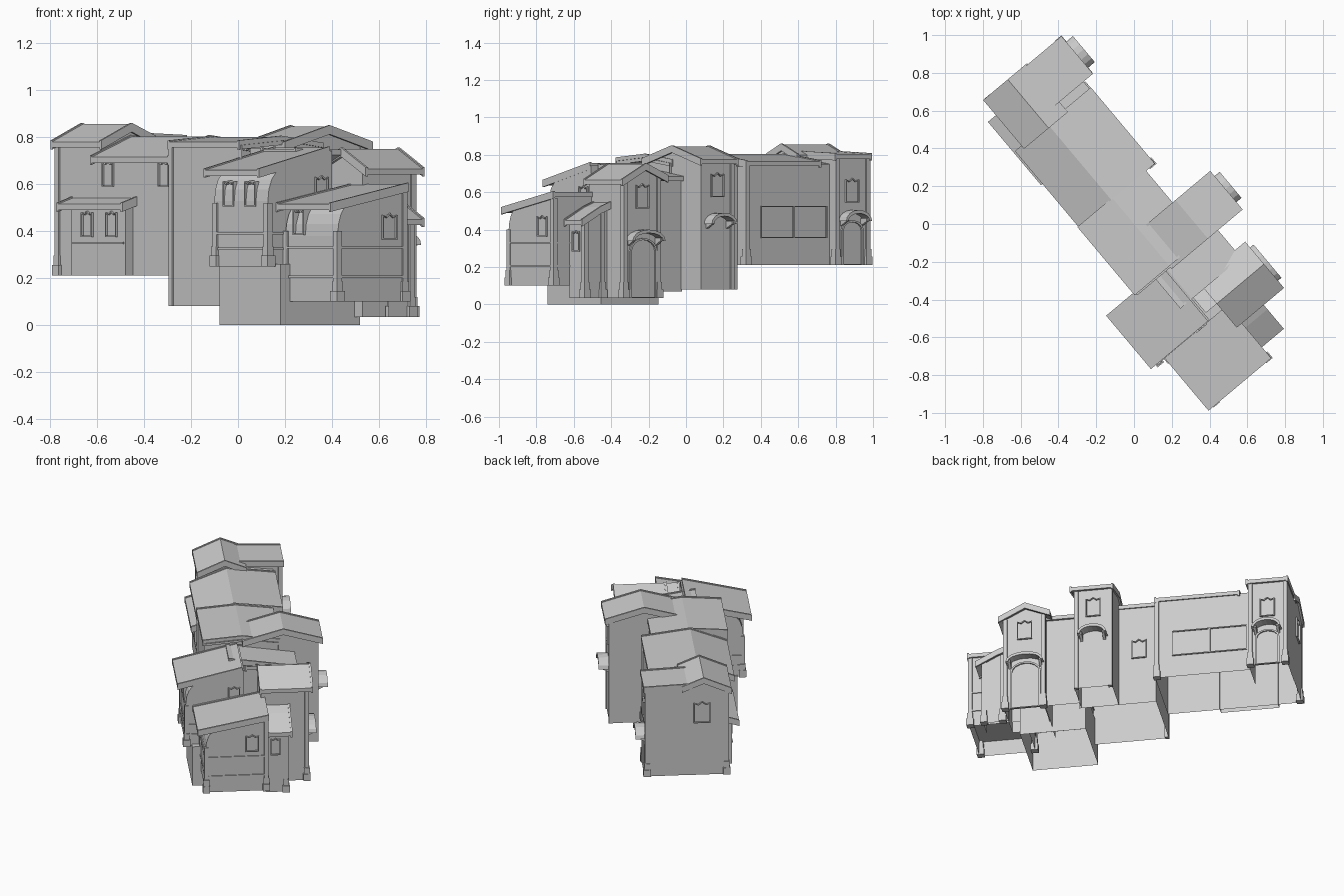
import bpy, bmesh, math
from mathutils import Matrix

if "Cube" in bpy.data.objects:
    bpy.data.objects.remove(bpy.data.objects["Cube"])

# The row of houses runs along a diagonal: u = along the row, v = across it
ROT = Matrix.Rotation(math.radians(-50), 4, 'Z')

def make(name, bm):
    bmesh.ops.recalc_face_normals(bm, faces=bm.faces)
    me = bpy.data.meshes.new(name)
    bm.to_mesh(me)
    bm.free()
    me.transform(ROT)
    ob = bpy.data.objects.new(name, me)
    bpy.context.collection.objects.link(ob)
    return ob

def place(axis, d, p):
    return (d, p[0], p[1]) if axis == 'u' else (p[0], d, p[1])

def prism(name, axis, pts, d0, d1, skip=()):
    """Profile of (across, z) points pushed along an axis; skipped sides stay open."""
    bm = bmesh.new()
    n = len(pts)
    a = [bm.verts.new(place(axis, d0, p)) for p in pts]
    b = [bm.verts.new(place(axis, d1, p)) for p in pts]
    if 'start' not in skip:
        bm.faces.new(a)
    if 'end' not in skip:
        bm.faces.new(b)
    for i in range(n):
        j = (i + 1) % n
        if i not in skip and i - n not in skip:
            bm.faces.new((a[i], a[j], b[j], b[i]))
    return make(name, bm)

def box(name, u0, u1, v0, v1, z0, z1, skip=()):
    return prism(name, 'u', [(v0, z0), (v1, z0), (v1, z1), (v0, z1)], u0, u1, skip)

def ring(name, axis, outer, inner, d0, d1):
    bm = bmesh.new()
    L = [[bm.verts.new(place(axis, d, p)) for p in pts]
         for pts, d in ((outer, d0), (outer, d1), (inner, d1), (inner, d0))]
    n = len(outer)
    for k in range(4):
        A, B = L[k], L[(k + 1) % 4]
        for i in range(n):
            j = (i + 1) % n
            bm.faces.new((A[i], A[j], B[j], B[i]))
    return make(name, bm)

def height(roof, c):
    for (c0, z0), (c1, z1) in zip(roof, roof[1:]):
        if c <= c1:
            break
    return z0 + (z1 - z0) * (c - c0) / (c1 - c0)

def roof_slab(name, axis, roof, span, t=0.025):
    under = [(c, z - t) for c, z in reversed(roof)]
    prism(name + "_roof", axis, roof + under, *span)
    for d, s in ((span[0] - .001, 1), (span[1] + .001, -1)):  # raised verge trim
        up = [(c, z + 0.006) for c, z in roof]
        low = [(c, z - t - 0.008) for c, z in reversed(roof)]
        prism(name + "_verge", axis, up + low, d, d + s * 0.012)

def walls(name, axis, along, across, z0, roof, bend=0, skip=()):
    """Open-bottomed walls up to the roof; bend curves the top of the low wall inward.
    Side 1 is the low-coordinate wall, side -1 the high one."""
    c0, c1 = across
    top = []
    zt = height(roof, c0) - 0.015
    if bend:
        top = [(c0 + bend * (1 - math.cos(a)), zt - .13 + .13 * math.sin(a))
               for a in (0, .4, .8, 1.2)]
        c0 += bend
        zt = height(roof, c0) - 0.015
    top += [(c0, zt)] + [(c, z - 0.015) for c, z in roof if c0 < c < c1]
    top += [(c1, height(roof, c1) - 0.015)]
    prism(name + "_walls", axis, [(c1, z0), (across[0], z0)] + top, *along, (0,) + skip)

def house(name, axis, along, across, z0, roof, span, bend=0, skip=()):
    walls(name, axis, along, across, z0, roof, bend, skip)
    roof_slab(name, axis, roof, span)

def window(axis, d, out, c, z, w=0.06, h=0.1, deep=0.01):
    def shape(e):
        x, b, t = w / 2 + e, z - h / 2 - e, z + h / 2 + e
        return [(c - x, b), (c + x, b), (c + x, t - .1 * w), (c + x / 2, t - .2 * w),
                (c, t), (c - x / 2, t - .2 * w), (c - x, t - .1 * w)]
    ring("window_frame", axis, shape(0.006), shape(0), d - out * 0.005, d + out * deep)

def arc(c, z, w, h, n=8):
    return [(c - w / 2 * math.cos(math.pi * i / n), z + h * math.sin(math.pi * i / n))
            for i in range(n + 1)]

def canopy(c, d, z, w, depth):
    """Curved hood on the back wall with two brackets."""
    top, low = arc(c, z, w, 0.06), arc(c, z, w - 0.03, 0.042)
    prism("canopy", 'v', top + low[::-1], d - 0.01, d + depth)
    for s in (-1, 1):
        x = c + s * (w / 2 - 0.02)
        prism("canopy_bracket", 'u', [(d, z - 0.025), (d + depth * .8, z), (d + depth * .8, z + .015),
              (d, z + .015)], x - .008, x + .008)

def door(c, d, z0, w, h):
    out = [(c - w / 2, z0)] + arc(c, z0 + h * .78, w, h * .22) + [(c + w / 2, z0)]
    inn = [(c - w / 2 + .012, z0 + .005)] + arc(c, z0 + h * .78, w - .024, h * .22 - .01) \
        + [(c + w / 2 - .012, z0 + .005)]
    ring("door_surround", 'v', out, inn, d - 0.005, d + 0.01)

def post(u, v, z0, z1, foot=True):
    """Corner post, optionally with a stepped foot."""
    r, f = 0.013, 0.022
    box("corner_post", u - r, u + r, v - r, v + r, z0, z1)
    if foot:
        box("post_foot", u - f, u + f, v - f, v + f, z0, z0 + 0.045)
        box("post_foot_cap", u - .017, u + .017, v - .017, v + .017, z0 + .045, z0 + .085)

# Upper long house: tall gable end, main range, back tower and front bay
end_roof = [(-0.19, 0.78), (-0.02, 0.855), (0.113, 0.80)]
house("end_house", 'u', (-1.005, -0.76), (-0.165, 0.10), 0.21, end_roof, (-1.015, -0.68),
      skip=('end', -1))
walls("end_gable", 'u', (-0.76, -0.70), (-0.165, 0.10), 0.70, end_roof, skip=('start',))
house("long_house", 'u', (-0.765, -0.18), (-0.165, 0.28), 0.21,
      [(-0.235, 0.715), (-0.01, 0.803), (0.29, 0.765)], (-0.70, -0.175), skip=('start',))
house("back_tower", 'u', (-1.003, -0.765), (0.10, 0.33), 0.21,
      [(0.05, 0.815), (0.345, 0.803)], (-1.008, -0.75), skip=(1,))
house("front_bay", 'u', (-0.86, -0.50), (-0.205, -0.16), 0.21,
      [(-0.245, 0.515), (-0.15, 0.545)], (-0.91, -0.475), skip=(-1,))
box("bay_sill", -0.85, -0.51, -0.211, -0.2, 0.345, 0.353)

# Middle linking house, back gabled tower and link
house("middle_house", 'u', (-0.175, 0.30), (-0.23, 0.22), 0.08,
      [(-0.24, 0.78), (0.0, 0.80), (0.23, 0.77)], (-0.18, 0.29), skip=('end',))
tower_roof = [(0.0, 0.775), (0.25, 0.845), (0.49, 0.775)]
house("middle_tower", 'u', (0.055, 0.285), (0.21, 0.46), 0.08, tower_roof, (0.045, 0.31),
      skip=(1,))
walls("tower_gable", 'u', (0.055, 0.285), (0.02, 0.21), 0.70, tower_roof, skip=(-1,))
house("link_house", 'u', (0.28, 0.50), (-0.10, 0.30), 0.07,
      [(-0.10, 0.75), (0.32, 0.685)], (0.27, 0.50), skip=('start', 1))

# Lower cluster: base block, overhanging houses, entrance tower, porch
box("base_block", 0.28, 0.683, -0.338, 0.106, 0, 0.26, (0,))
house("left_house", 'u', (0.29, 0.645), (-0.375, -0.02), 0.25,
      [(-0.425, 0.66), (-0.03, 0.755)], (0.278, 0.645), 0.07)
house("front_house", 'u', (0.655, 1.0), (-0.285, 0.09), 0.10,
      [(-0.333, 0.515), (0.10, 0.60)], (0.648, 1.01), 0.06)
house("entrance_tower", 'v', (0.075, 0.36), (0.485, 0.735), 0.035,
      [(0.45, 0.685), (0.605, 0.75), (0.77, 0.665)], (0.065, 0.39))
roof_slab("entrance_lean", 'v', [(0.45, 0.683), (0.605, 0.748)], (-0.01, 0.08))
house("porch", 'v', (0.09, 0.22), (0.73, 0.89), 0.035,
      [(0.72, 0.55), (0.80, 0.52), (0.935, 0.45)], (0.10, 0.25), skip=('start', 1))

# Timber bands on the overhanging houses
for z in (0.32, 0.385):
    box("left_house_band", 0.285, 0.65, -0.381, -0.02, z, z + 0.01)
for z in (0.20, 0.325):
    box("front_house_band", 0.65, 1.006, -0.291, 0.096, z, z + 0.01)

# Corner posts with stepped feet
for u, v, z0, z1 in [
        (-0.995, -0.16, .21, .77), (-0.99, 0.325, .21, .79), (-0.775, 0.325, .21, .79),
        (-0.19, 0.275, .21, .76),
        (0.30, -0.37, .25, .52), (0.64, -0.37, .25, .52),
        (0.66, -0.28, .10, .40), (0.993, -0.28, .10, .40), (0.993, 0.085, .10, .57),
        (0.495, 0.355, .035, .68), (0.73, 0.355, .035, .66),
        (0.885, 0.215, .035, .46), (0.77, 0.215, .035, .50)]:
    post(u, v, z0, z1)
post(-0.165, -0.225, .08, .76, False)
for u in (0.065, 0.275):
    post(u, 0.453, .08, .76, False)

# Windows on the front (v-), back (v+) and end walls
for u, v, z in [(-0.75, -0.205, .43), (-0.59, -0.205, .43), (-0.66, -0.165, .645),
                (-0.29, -0.165, .645)]:
    window('v', v, -1, u, z)
for u, v, z in [(0.386, -0.335, .56), (0.53, -0.335, .56), (0.75, -0.25, .44)]:
    window('v', v, -1, u, z, deep=0.045)
for u, v, z in [(-0.88, 0.33, .61), (-0.07, 0.22, .46), (0.17, 0.46, .64), (0.61, 0.36, .58)]:
    window('v', v, 1, u, z, 0.08, 0.12)
window('u', -1.005, -1, -0.01, 0.63, 0.09, 0.13)
window('u', 0.645, 1, -0.08, 0.58)
window('u', 1.0, 1, 0.0, 0.42, 0.07)
window('u', 0.89, 1, 0.15, 0.34, 0.05)

# Long shop opening on the back of the long house
def rect(e):
    return [(-0.74 - e, .36 - e), (-0.29 + e, .36 - e), (-0.29 + e, .52 + e), (-0.74 - e, .52 + e)]
ring("shop_opening_frame", 'v', rect(0.006), rect(0), 0.275, 0.288)
box("shop_mullion", -0.52, -0.51, 0.275, 0.287, .36, .52)

# Hoods and doors on the back
canopy(-0.88, 0.33, 0.445, 0.18, 0.062)
canopy(0.17, 0.46, 0.43, 0.18, 0.065)
canopy(0.605, 0.36, 0.34, 0.23, 0.055)
door(-0.88, 0.33, 0.21, 0.15, 0.24)
door(0.605, 0.36, 0.035, 0.19, 0.32)
